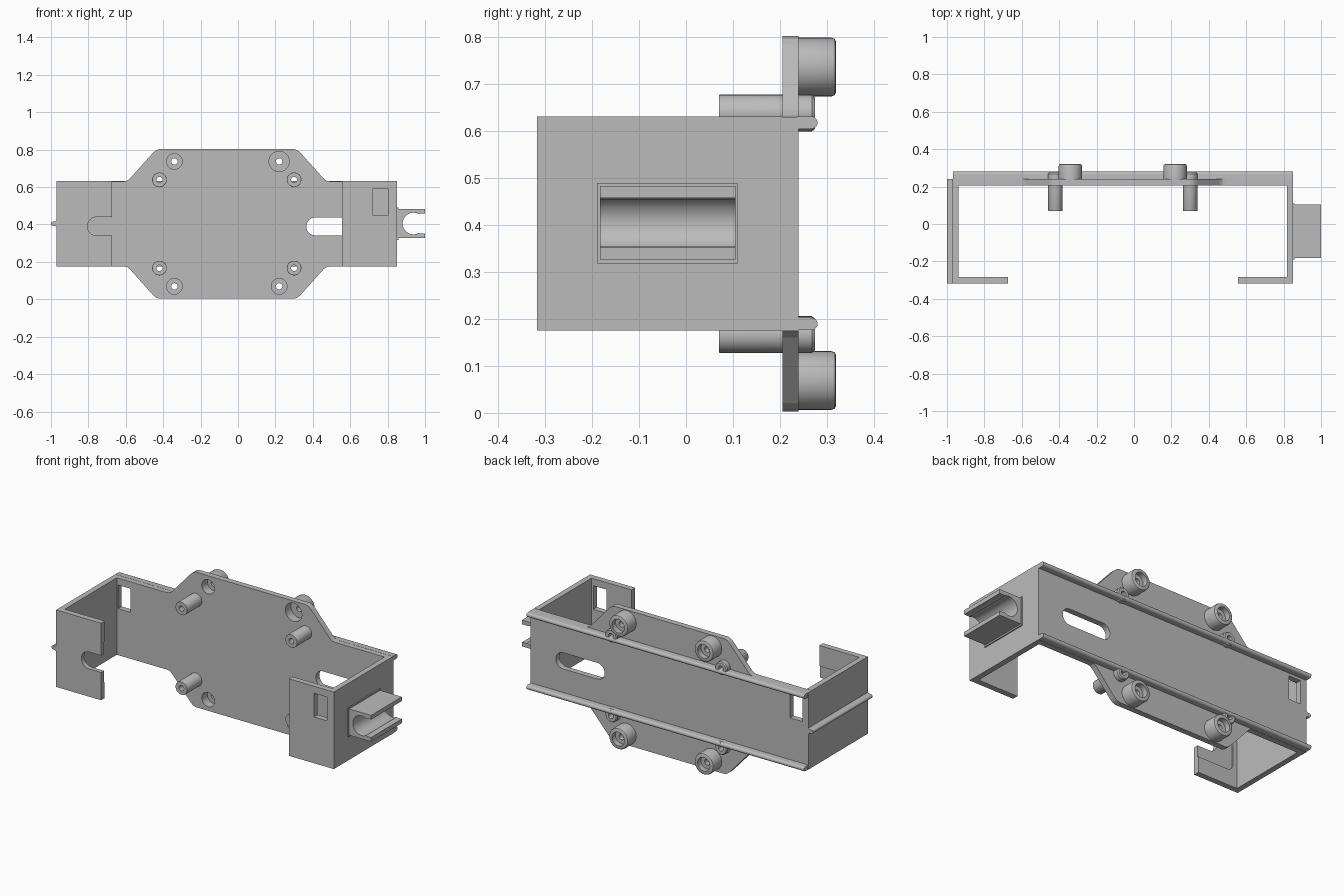
import bpy, bmesh
from math import sin, cos, pi, radians
from mathutils import Vector

cube = bpy.data.objects.get("Cube")
if cube:
    bpy.data.objects.remove(cube, do_unlink=True)

grey = bpy.data.materials.new("plain grey")
grey.use_nodes = True
COLOUR = (0.5, 0.5, 0.5, 1)
grey.diffuse_color = COLOUR
grey.node_tree.nodes["Principled BSDF"].inputs["Base Color"].default_value = COLOUR

MID_X, MID_Z = -0.06, 0.403       # middle of the bracket
LOW, HIGH = 0.176, 0.632          # lower and upper edge of the arms
FRONT, BACK = 0.206, 0.24         # faces of the back plate


def finish(name, bm):
    bmesh.ops.recalc_face_normals(bm, faces=bm.faces)
    mesh = bpy.data.meshes.new(name)
    bm.to_mesh(mesh)
    bm.free()
    mesh.materials.append(grey)
    obj = bpy.data.objects.new(name, mesh)
    bpy.context.collection.objects.link(obj)
    return obj


def prism(name, points, axis, start, end):
    """Extrude a 2D outline along x, y or z."""
    place = {"x": lambda u, v: (start, u, v),
             "y": lambda u, v: (u, start, v),
             "z": lambda u, v: (u, v, start)}[axis]
    step = Vector([(end - start) * (a == axis) for a in "xyz"])
    bm = bmesh.new()
    face = bm.faces.new([bm.verts.new(place(u, v)) for u, v in points])
    made = bmesh.ops.extrude_face_region(bm, geom=[face])["geom"]
    bmesh.ops.translate(bm, vec=step, verts=[g for g in made if isinstance(g, bmesh.types.BMVert)])
    return finish(name, bm)


def lathe(name, x, z, profile, sides=40):
    """Revolve a closed (radius, y) profile around a y-axis through x, z."""
    bm = bmesh.new()
    rings = [[bm.verts.new((x + r * cos(2 * pi * i / sides), y, z + r * sin(2 * pi * i / sides)))
              for i in range(sides)] for r, y in profile]
    for k, ring in enumerate(rings):
        nxt = rings[(k + 1) % len(rings)]
        for i in range(sides):
            j = (i + 1) % sides
            bm.faces.new((ring[i], ring[j], nxt[j], nxt[i]))
    return smooth(finish(name, bm))


def smooth(obj):
    bpy.ops.object.select_all(action="DESELECT")
    obj.select_set(True)
    bpy.context.view_layer.objects.active = obj
    bpy.ops.object.shade_smooth_by_angle(angle=radians(35))
    return obj


def arc(u, v, r, a, b, n=16):
    return [(u + r * cos(radians(a + (b - a) * i / n)),
             v + r * sin(radians(a + (b - a) * i / n))) for i in range(n + 1)]


def rect(u0, u1, v0, v1):
    return [(u0, v0), (u1, v0), (u1, v1), (u0, v1)]


def slot(u0, u1, v, r):
    return arc(u0 + r, v, r, 90, 270) + arc(u1 - r, v, r, -90, 90)


def cut(obj, outline, start, end):
    cutter = prism("cutter", outline, "y", start, end)
    cutter.hide_render = True
    mod = obj.modifiers.new("cut", "BOOLEAN")
    mod.operation, mod.solver, mod.object = "DIFFERENCE", "EXACT", cutter
    bpy.context.view_layer.objects.active = obj
    bpy.ops.object.modifier_apply(modifier=mod.name)
    bpy.data.objects.remove(cutter, do_unlink=True)


# Back plate with angled ears, symmetric both ways
quarter = [(0.91, 0.228), (0.55, 0.228), (0.533, 0.231), (0.518, 0.242),
           (0.393, 0.382), (0.378, 0.394), (0.36, 0.4)]
half = quarter + [(-x, z) for x, z in reversed(quarter)]
outline = half + [(x, -z) for x, z in reversed(half)]
plate = prism("back_plate", [(MID_X + x, MID_Z + z) for x, z in outline], "y", FRONT, BACK)
cut(plate, slot(0.365, 0.685, 0.39, 0.048), 0.1, 0.3)
cut(plate, rect(-0.93, -0.85, 0.45, 0.59), 0.1, 0.3)

# Standoff posts and screw cups on the ears
for side, sx in (("right", -1), ("left", 1)):
    for level, sz in (("upper", 1), ("lower", -1)):
        x, z = MID_X + sx * 0.36, MID_Z + sz * 0.236
        cut(plate, arc(x, z, 0.03, 0, 345, 23), 0.1, 0.3)
        lathe(f"{level}_{side}_post", x, z,
              [(0.016, 0.07), (0.038, 0.07), (0.039, 0.072), (0.039, 0.268),
               (0.034, 0.275), (0.016, 0.275)])
        x, z = MID_X + sx * 0.28, MID_Z + sz * 0.334
        r = 0.054 if sx == sz == 1 else 0.042
        cut(plate, arc(x, z, r, 0, 351, 39), 0.1, 0.3)
        lathe(f"{level}_{side}_screw_cup", x, z,
              [(r, 0.235), (r, 0.258), (0.017, 0.258), (0.017, 0.288), (0.04, 0.288),
               (0.04, 0.32), (0.054, 0.32), (0.06, 0.317), (0.0625, 0.31), (0.0625, 0.235)])

# Stiffening ribs along the back, rounded outside
for name, z in (("lower_rib", LOW + 0.0135), ("upper_rib", HIGH - 0.0135)):
    profile = [(BACK - 0.004, z - 0.0133)] + arc(0.267, z, 0.0133, -90, 90, 10)
    profile.append((BACK - 0.004, z + 0.0133))
    smooth(prism(name, profile, "x", -0.969, 0.849))

# L-shaped side arms with front flanges
right_arm = prism("right_arm", [(-0.97, FRONT), (-0.97, -0.317), (-0.675, -0.317), (-0.675, -0.283),
                                (-0.937, -0.283), (-0.937, FRONT)], "z", LOW, HIGH)
left_arm = prism("left_arm", [(0.85, FRONT), (0.85, -0.317), (0.555, -0.317), (0.555, -0.283),
                              (0.817, -0.283), (0.817, FRONT)], "z", LOW, HIGH)
cut(right_arm, slot(-0.805, -0.5, 0.39, 0.05), -0.4, -0.2)
pocket = arc(-0.87, 0.47, 0.04, 90, 180, 6) + arc(-0.87, 0.31, 0.04, 180, 270, 6)
cut(right_arm, pocket + [(-0.6, 0.27), (-0.6, 0.51)], -0.29, -0.2)
cut(left_arm, rect(0.72, 0.805, 0.45, 0.59), -0.4, -0.2)

# Outer rib on the right arm
rib = [(-0.965, 0.383), (-0.978, 0.392)] + arc(-0.989, 0.404, 0.011, 270, 90, 8)
rib += [(-0.978, 0.416), (-0.965, 0.425)]
smooth(prism("right_arm_rib", rib, "y", -0.317, BACK))

# Open clip on the left arm
clip = [(0.845, 0.327), (1.0, 0.327), (1.0, 0.352), (0.972, 0.352)]
clip += arc(0.938, 0.405, 0.058, 300, 60, 24)
clip += [(0.972, 0.458), (1.0, 0.458), (1.0, 0.483), (0.845, 0.483)]
smooth(prism("clip", clip, "y", -0.183, 0.105))
prism("clip_base", rect(-0.19, 0.11, 0.318, 0.49), "x", 0.845, 0.857)
